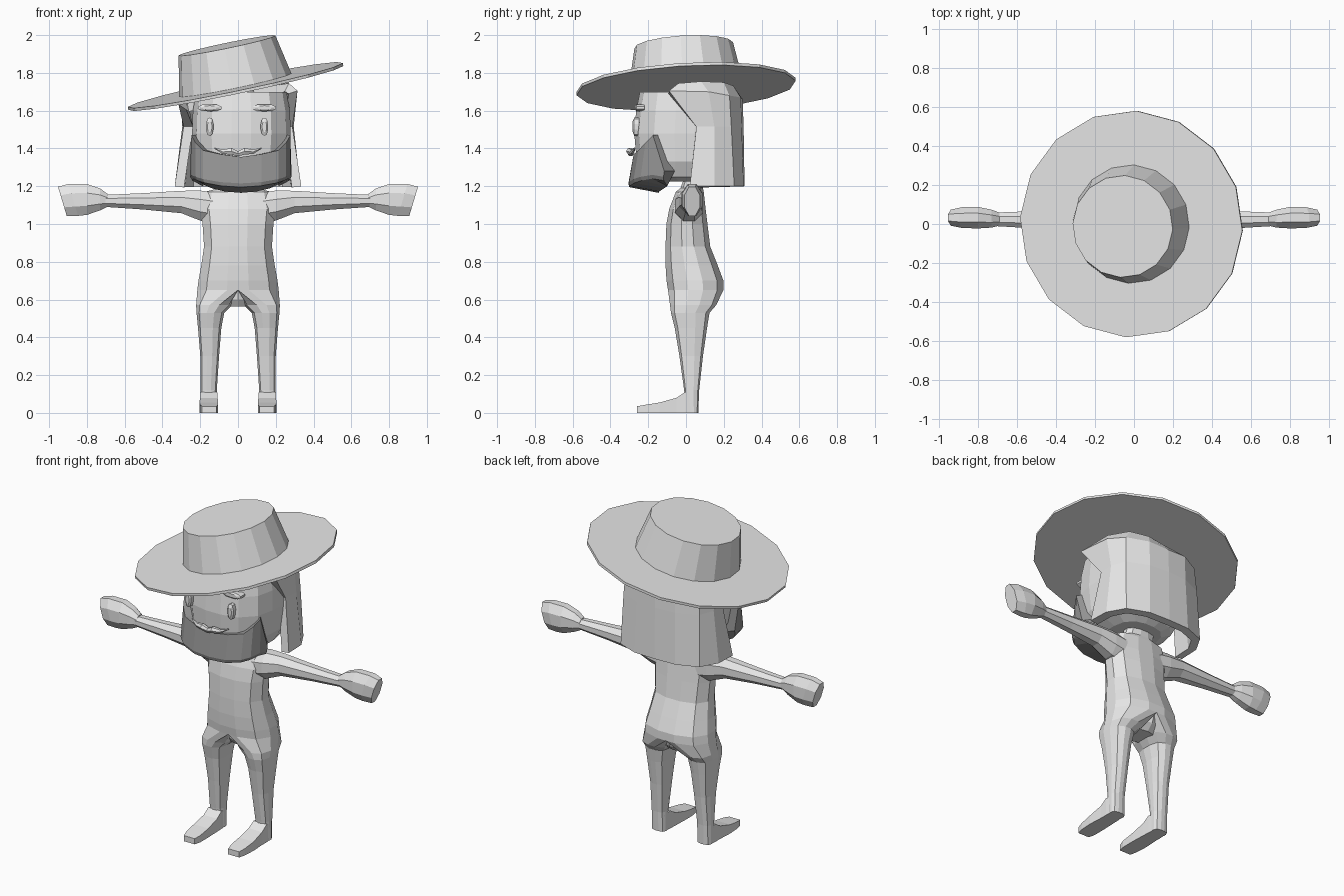
import bpy, bmesh, math
from mathutils import Matrix, Vector

if "Cube" in bpy.data.objects:
    bpy.data.objects.remove(bpy.data.objects["Cube"])


def colour(name, v):
    m = bpy.data.materials.new(name)
    m.diffuse_color = (v, v, v, 1)
    m.use_nodes = True
    m.node_tree.nodes["Principled BSDF"].inputs["Base Color"].default_value = m.diffuse_color
    return m


grey = colour("light grey", 0.8)
dark = colour("dark grey", 0.3)


def finish(name, bm, mat):
    bmesh.ops.recalc_face_normals(bm, faces=bm.faces)
    me = bpy.data.meshes.new(name)
    bm.to_mesh(me)
    bm.free()
    ob = bpy.data.objects.new(name, me)
    bpy.context.collection.objects.link(ob)
    me.materials.append(mat)
    return ob


def loft(name, rings, closed=True, cap=True, mat=grey):
    """Skin a list of point rings."""
    bm = bmesh.new()
    rows = [[bm.verts.new(p) for p in r] for r in rings]
    n = len(rows[0])
    for a, b in zip(rows, rows[1:]):
        for i in range(n if closed else n - 1):
            j = (i + 1) % n
            bm.faces.new((a[i], a[j], b[j], b[i]))
    if cap:
        bm.faces.new(rows[0])
        bm.faces.new(rows[-1])
    return finish(name, bm, mat)


def oval(a0, a1, b0, b1, n=12, power=2.6):
    """Rounded-box outline between two pairs of limits."""
    pts = []
    for i in range(n):
        t = 2 * math.pi * (i + 0.5) / n
        c, s = math.cos(t), math.sin(t)
        k = (abs(c) ** power + abs(s) ** power) ** (-1 / power)
        pts.append(((a0 + a1) / 2 + (a1 - a0) / 2 * c * k,
                    (b0 + b1) / 2 + (b1 - b0) / 2 * s * k))
    return pts


def upright(name, rows, n=12, power=2.6):
    # rows: z, x min, x max, y front, y back
    return loft(name, [[(x, y, r[0]) for x, y in oval(*r[1:], n, power)] for r in rows])


# Torso half flowing into one leg, mirrored; torso rows: z, half width, front, back
torso = [(1.27, .09, .0, .10), (1.19, .10, -.03, .09), (1.17, .18, -.055, .095),
         (1.08, .20, -.09, .105), (1.0, .19, -.105, .115), (.88, .182, -.11, .13),
         (.78, .197, -.11, .17), (.70, .212, -.105, .20), (.65, .218, -.097, .20)]
# leg rows: z, x in, x out, front, back
leg = [(.57, .03, .222, -.085, .16), (.53, .072, .22, -.08, .125),
       (.45, .088, .212, -.06, .112), (.30, .10, .20, -.035, .09),
       (.12, .112, .20, -.01, .07), (0, .11, .20, 0, .065)]
rings = [[(max(x, 0), y, z) for x, y in oval(-w, w, f, b)] for z, w, f, b in torso]
rings += [[(x, y, z) for x, y in oval(a, b, f, k, 12, 3.2)] for z, a, b, f, k in leg]
body = loft("torso_and_legs", rings)
bm = bmesh.new()
bm.from_mesh(body.data)
seam = [f for f in bm.faces if all(abs(v.co.x) < 1e-5 for v in f.verts)]
bmesh.ops.delete(bm, geom=seam, context="FACES")
bm.to_mesh(body.data)
bm.free()
body.modifiers.new("mirror", "MIRROR")
# Filler between the thighs
upright("crotch", [(.66, -.06, .06, -.06, .18), (.60, -.08, .08, -.05, .16),
                   (.562, -.07, .07, -.02, .12)], 10)

# Limbs, one per side
for side, s in (("left", 1), ("right", -1)):
    # Foot: wedge running forward, rows: y, x in, x out, top height
    foot = [(.05, .115, .195, .10), (-.005, .11, .20, .11), (-.05, .108, .20, .08),
            (-.14, .105, .205, .055), (-.22, .105, .20, .042), (-.26, .115, .19, .035)]
    loft(side + "_foot", [[(s * a, y, 0), (s * b, y, 0), (s * b, y, h), (s * a, y, h)]
                          for y, a, b, h in foot])

    # Arm rows: x, z low, z high, y front, y back
    arm = [(.12, 1.0, 1.17, -.06, .09), (.20, 1.015, 1.18, -.06, .09),
           (.30, 1.055, 1.178, -.04, .08), (.50, 1.075, 1.165, -.025, .068),
           (.71, 1.09, 1.155, -.012, .06)]
    loft(side + "_arm", [[(s * x, y, z) for y, z in oval(f, b, lo, hi, 8)]
                         for x, lo, hi, f, b in arm])
    hand = [(.69, 1.09, 1.16, -.01, .06), (.73, 1.07, 1.19, -.02, .075),
            (.80, 1.045, 1.215, -.025, .09), (.87, 1.04, 1.215, -.022, .088),
            (.93, 1.04, 1.20, -.01, .075)]
    # the fingertips lean outwards towards the top
    loft(side + "_hand", [[(s * (x + (z - 1.12) * .3 * (x > .85)), y, z)
                           for y, z in oval(f, b, lo, hi, 8)]
                          for x, lo, hi, f, b in hand])

# Head
head = [(1.225, .15, -.17, .16), (1.25, .21, -.23, .20), (1.33, .25, -.262, .25),
        (1.48, .262, -.275, .26), (1.60, .258, -.265, .26), (1.70, .24, -.245, .24)]
upright("head", [(z, .018 - w, .018 + w, f, b) for z, w, f, b in head], 16, 2.8)

# Beard: strip around the jaw, columns: x, y, top z, bottom z
half = [(0, -.275, 1.355, 1.165), (.11, -.272, 1.37, 1.172), (.20, -.247, 1.39, 1.188),
        (.24, -.21, 1.43, 1.20), (.262, -.17, 1.47, 1.21), (.268, -.11, 1.28, 1.20)]
cols = [(-x, y, t, b) for x, y, t, b in half[:0:-1]] + half
beard = []
for x, y, t, b in cols:
    out = 1.0 if y < -.2 else .3
    beard.append([(x * .85 + .015, y + .05, t), (x + .015, y - .005, t),
                  (x + .015, y - .03 * out, b + .05), (x * .96 + .015, y - .025 * out, b + .03),
                  (x * .75 + .015, min(y + .13, -.10), b)])
loft("beard", beard, mat=dark)


def tube(name, pts):
    # pts: x, y, z, radius
    return loft(name, [[(x, y + r * math.cos(a), z + r * math.sin(a))
                        for a in [math.tau * i / 6 for i in range(6)]] for x, y, z, r in pts])


# Moustache
stache = [(0, -.292, 1.372, .015), (.035, -.297, 1.385, .02), (.08, -.285, 1.382, .013),
          (.125, -.272, 1.402, .004)]
tube("moustache", [(-x, y, z, r) for x, y, z, r in stache[:0:-1]] + stache)

# Eyes and eyebrows: slim raised rounded plates
for side, x in (("right", -.15), ("left", .14)):
    for part, cz, w, h, y in (("eye", 1.515, .02, .048, -.262), ("eyebrow", 1.615, .063, .019, -.25)):
        rings = []
        for k, d in ((1, .03), (1, -.012), (.6, -.02)):
            rings.append([(x + px, y + d, cz + pz)
                          for px, pz in oval(-w * k, w * k, -h * k, h * k, 10)])
        loft(side + "_" + part, rings)

# Hair: open-fronted shell, rows of each column from crown to hem
column = [[(.27, -.04, 1.745), (.315, -.09, 1.705), (.288, .055, 1.515), (.335, .02, 1.20)],
          [(.26, .08, 1.755), (.30, .12, 1.70), (.295, .15, 1.515), (.33, .15, 1.20)],
          [(.20, .20, 1.755), (.25, .23, 1.68), (.26, .24, 1.515), (.27, .255, 1.20)],
          [(.10, .25, 1.75), (.13, .29, 1.67), (.13, .295, 1.515), (.14, .305, 1.20)],
          [(0, .255, 1.75), (0, .30, 1.66), (0, .305, 1.515), (0, .31, 1.20)]]
shell = column + [[(-x, y, z) for x, y, z in c] for c in column[-2::-1]]
shell = [[(x * .3, y * .5, 1.75)] + c for c in shell for x, y, z in c[:1]]
shell = [[(x, y, min(z, 1.70 + .2 * x + .05 * y)) for x, y, z in c] for c in shell]
hair = loft("hair", shell, closed=False, cap=False)
# make sure the shell faces outwards before thickening inwards
back = min(hair.data.polygons, key=lambda p: (p.center - Vector((0, .3, 1.35))).length)
if back.normal.y < 0:
    hair.data.flip_normals()
thick = hair.modifiers.new("thickness", "SOLIDIFY")
thick.thickness = .05
thick.offset = -1

# Hat: tilted brim and tapering crown
tilt = (Matrix.Translation((-.013, 0, 1.728)) @ Matrix.Rotation(math.radians(-11.7), 4, 'Y')
        @ Matrix.Rotation(math.radians(3.2), 4, 'X'))


def disc_stack(name, rows):
    rings = []
    for z, r in rows:
        rings.append([tilt @ Vector((r * math.cos(a), r * math.sin(a), z))
                      for a in [math.tau * (i - .15) / 16 for i in range(16)]])
    return loft(name, rings)


disc_stack("hat_brim", [(-.008, .582), (.008, .582)])
disc_stack("hat_crown", [(.0, .306), (.222, .262)])
